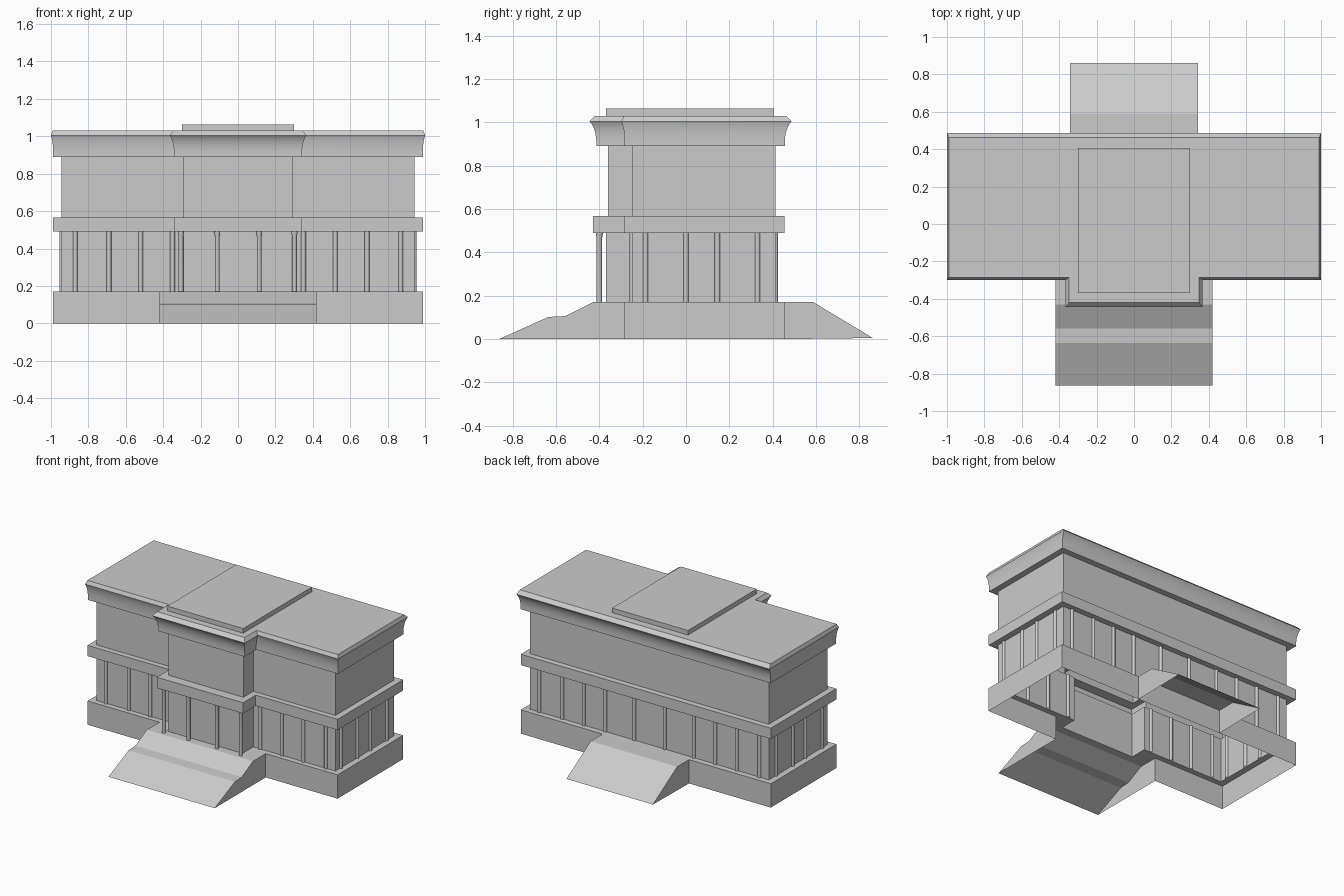
import bpy, bmesh, math

cube = bpy.data.objects.get("Cube")
if cube:
    bpy.data.objects.remove(cube, do_unlink=True)

# Single stone material
stone = bpy.data.materials.new("pale grey stone")
stone.use_nodes = True
grey = (0.6, 0.6, 0.6, 1)
stone.diffuse_color = grey
stone.node_tree.nodes["Principled BSDF"].inputs["Base Color"].default_value = grey


def finish(name, bm, smooth=False):
    mesh = bpy.data.meshes.new(name)
    bm.to_mesh(mesh)
    bm.free()
    mesh.materials.append(stone)
    obj = bpy.data.objects.new(name, mesh)
    bpy.context.collection.objects.link(obj)
    if smooth:
        bpy.ops.object.select_all(action='DESELECT')
        obj.select_set(True)
        bpy.context.view_layer.objects.active = obj
        bpy.ops.object.shade_smooth_by_angle(angle=math.radians(35))
    return obj


def loft(name, rings, cap=False, smooth=False, skip=None):
    """Skin a stack of matching rings; skip leaves one side of the first tier open."""
    bm = bmesh.new()
    loops = [[bm.verts.new(p) for p in ring] for ring in rings]
    count = len(loops[0])
    for level, (a, b) in enumerate(zip(loops, loops[1:])):
        for i in range(count):
            if level == 0 and i == skip:
                continue
            j = (i + 1) % count
            bm.faces.new((a[i], a[j], b[j], b[i]))
    if cap:
        bm.faces.new(loops[-1])
    return finish(name, bm, smooth)


def plan(half, back, wing, porch_half, porch, z):
    """Rectangular floor plan with a projecting centre bay at the front."""
    return [(-half, wing, z), (-porch_half, wing, z), (-porch_half, porch, z),
            (porch_half, porch, z), (porch_half, wing, z), (half, wing, z),
            (half, back, z), (-half, back, z)]


def wall_plan(z, porch=-0.361):
    return plan(0.943, 0.412, -0.248, 0.295, porch, z)


def base_plan(z):
    return plan(0.988, 0.454, -0.287, 0.42, -0.43, z)


def band_plan(z):
    return plan(0.988, 0.454, -0.287, 0.341, -0.43, z)


FLOOR, BAND, LEDGE, EAVES, ROOF = 0.17, 0.49, 0.567, 0.89, 1.03

# Plinth, open below and towards the front ramp
loft("base", [base_plan(0), base_plan(FLOOR), wall_plan(FLOOR, -0.37)], skip=2)

# Storeys and the band between them
loft("lower_walls", [wall_plan(FLOOR, -0.37), wall_plan(BAND, -0.37)])
loft("middle_band", [wall_plan(BAND, -0.37), band_plan(BAND),
                     band_plan(LEDGE), wall_plan(LEDGE)])
loft("upper_walls", [wall_plan(LEDGE), wall_plan(EAVES)])


# Flared cornice with the flat roof
def cornice_plan(z, out):
    return plan(0.988 + out * 0.4, 0.456 + out, -0.283 - out * 0.5,
                0.342 + out * 0.75, -0.414 - out, z)


flare = [(EAVES, 0), (0.92, 0), (0.95, 0.004), (0.975, 0.012),
         (0.992, 0.021), (1.005, 0.031), (ROOF, 0.006)]
loft("cornice", [wall_plan(EAVES)] + [cornice_plan(z, out) for z, out in flare],
     cap=True, smooth=True)


# Raised slab on the roof
def slab_plan(z):
    return [(-0.3, -0.37, z), (0.3, -0.37, z), (0.3, 0.406, z), (-0.3, 0.406, z)]


loft("roof_slab", [slab_plan(ROOF), slab_plan(1.063)], cap=True)


# Entrance ramps, open underneath
def ramp(name, half, profile):
    bm = bmesh.new()
    sides = [[bm.verts.new((x, y, z)) for y, z in profile] for x in (-half, half)]
    left, right = sides
    for i in range(len(profile) - 1):
        bm.faces.new((left[i], left[i + 1], right[i + 1], right[i]))
    for side in sides:
        foot = bm.verts.new((side[0].co.x, profile[0][0], 0))
        bm.faces.new(side + [foot])
    bmesh.ops.recalc_face_normals(bm, faces=bm.faces)
    top = max(bm.faces, key=lambda f: abs(f.normal.z))
    if top.normal.z < 0:
        bmesh.ops.reverse_faces(bm, faces=bm.faces)
    return finish(name, bm)


ramp("front_ramp", 0.42, [(-0.43, FLOOR), (-0.558, 0.106), (-0.635, 0.102), (-0.863, 0)])
ramp("back_ramp", 0.342, [(0.454, FLOOR), (0.588, FLOOR), (0.862, 0.005)])


# Slender columns
def column(name, x, y, profile):
    sides = 12
    rings = [[(x + r * math.cos(math.tau * i / sides),
               y + r * math.sin(math.tau * i / sides), z) for i in range(sides)]
             for z, r in profile]
    return loft(name, rings, smooth=True)


shaft = [(FLOOR, 0.0125), (BAND, 0.0125)]
flared = [(FLOOR, 0.0125), (0.465, 0.0125), (0.482, 0.016), (BAND, 0.016)]

for x in (-0.305, -0.111, 0.113, 0.302):
    column("portico_column", x, -0.4, flared)

for side in (-1, 1):
    for x in (0.35, 0.52, 0.69, 0.87):
        column("front_wall_column", side * x, -0.248, shaft)
    for x in (0.12, 0.35, 0.52, 0.69, 0.87):
        column("back_wall_column", side * x, 0.412, shaft)
    for y in (-0.187, 0, 0.145, 0.33):
        column("side_wall_column", side * 0.943, y, shaft)
